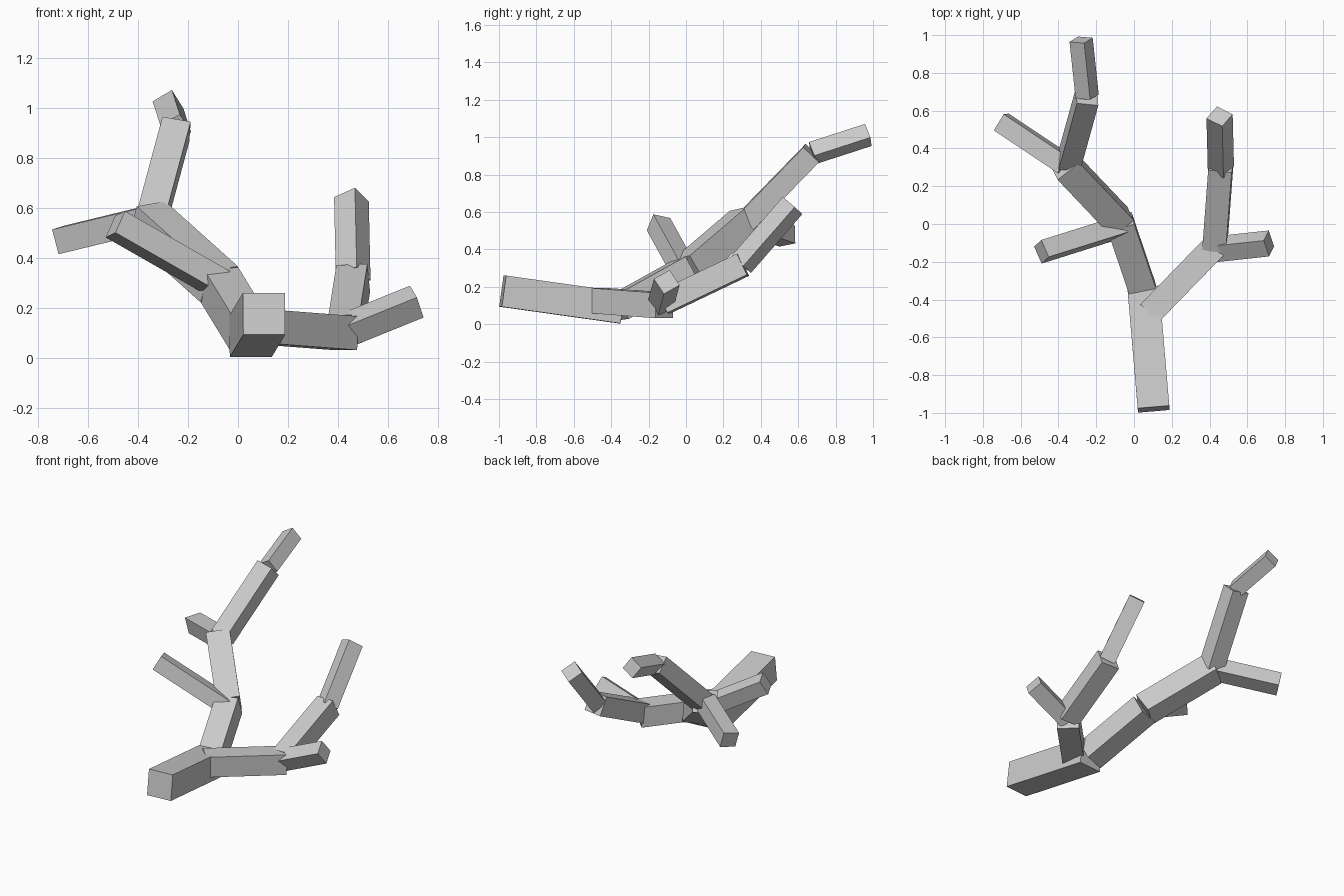
import bpy, bmesh
from mathutils import Vector, Matrix


def limb(name, start, end, side, edge):
    """Square beam from start to end; edge sets the roll of the section."""
    a, b = Vector(start), Vector(end)
    d = (b - a).normalized()
    u = Vector(edge)
    u = (u - d * u.dot(d)).normalized()
    v = d.cross(u)
    rot = Matrix((u, v, d)).transposed().to_4x4()
    bm = bmesh.new()
    bmesh.ops.create_cube(bm, size=1.0)
    size = Matrix.Diagonal((side, side, (b - a).length, 1))
    bm.transform(Matrix.Translation((a + b) / 2) @ rot @ size)
    mesh = bpy.data.meshes.new(name)
    bm.to_mesh(mesh)
    bm.free()
    obj = bpy.data.objects.new(name, mesh)
    bpy.context.collection.objects.link(obj)
    return obj


# Trunk
limb("trunk", (0.104, -0.98, 0.177), (0.05, -0.345, 0.088), 0.168, (1, 0.08, 0))

# Left limb, bending upward to its tip
L1, L2, L3 = (-0.075, 0.01, 0.295), (-0.365, 0.315, 0.555), (-0.248, 0.675, 0.915)
limb("left_branch_lower", (0.05, -0.36, 0.09), L1, 0.145, (0.954, 0.294, 0.04))
limb("left_branch_middle", L1, L2, 0.147, (0.78, 0.62, 0.14))
limb("left_branch_upper", (-0.345, 0.325, 0.555), L3, 0.115, (0.98, -0.1, -0.17))
limb("left_branch_tip", L3, (-0.28, 0.975, 1.012), 0.09, (0.07, -0.01, 0.04))

# Left side twigs
limb("left_twig_back", L2, (-0.703, 0.54, 0.473), 0.102, (0.065, 0.09, 0.02))
limb("left_twig_front", (-0.07, -0.015, 0.295), (-0.49, -0.147, 0.535), 0.1,
     (0.038, 0.035, 0.085))

# Right limb and twig
R1, R2 = (0.43, -0.115, 0.1), (0.46, 0.305, 0.318)
limb("right_branch_lower", (0.08, -0.475, 0.127), R1, 0.135, (0.72, -0.69, 0))
limb("right_branch_upper", (0.428, -0.12, 0.115), R2, 0.125, (0.99, -0.09, 0.05))
limb("right_branch_tip", (0.46, 0.295, 0.32), (0.453, 0.57, 0.635), 0.1,
     (0.08, -0.04, 0.035))
limb("right_twig", (0.42, -0.135, 0.107), (0.714, -0.103, 0.226), 0.1,
     (-0.03, 0.09, 0.05))
